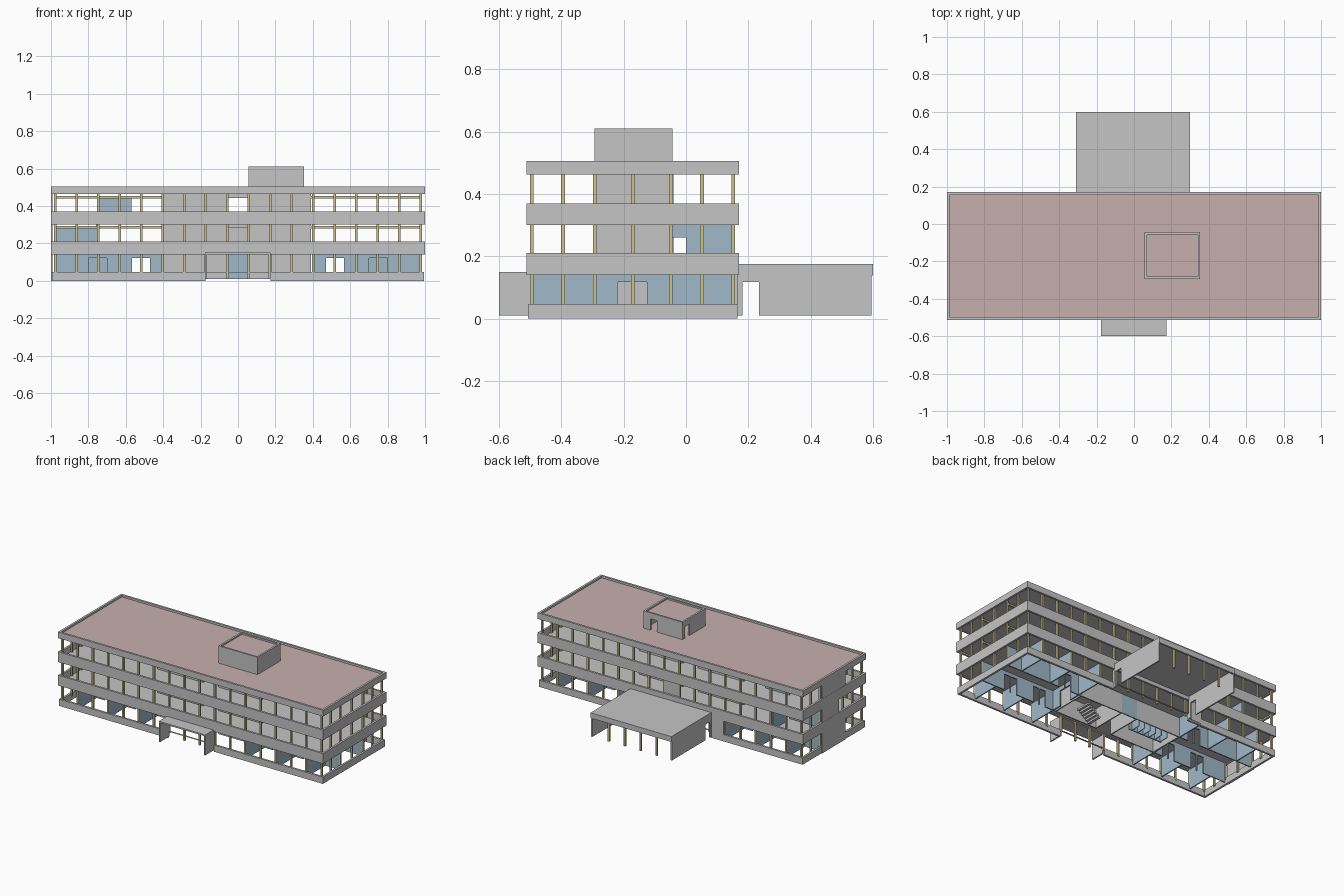
import bpy
import bmesh
from mathutils import Vector

if "Cube" in bpy.data.objects:
    bpy.data.objects.remove(bpy.data.objects["Cube"])


def material(name, rgb):
    m = bpy.data.materials.new(name)
    m.use_nodes = True
    m.diffuse_color = (*rgb, 1)
    m.node_tree.nodes["Principled BSDF"].inputs["Base Color"].default_value = (*rgb, 1)
    return m


GREY = material("concrete grey", (0.56, 0.56, 0.56))
PINK = material("roof pink", (0.58, 0.43, 0.43))
BLUE = material("partition blue", (0.35, 0.48, 0.58))
YELLOW = material("column yellow", (0.60, 0.55, 0.29))


def build(name, boxes, mat):
    """One object made of axis-aligned boxes (x0, x1, y0, y1, z0, z1)."""
    bm = bmesh.new()
    for x0, x1, y0, y1, z0, z1 in boxes:
        cube = bmesh.ops.create_cube(bm, size=1)["verts"]
        bmesh.ops.scale(bm, vec=(x1 - x0, y1 - y0, z1 - z0), verts=cube)
        bmesh.ops.translate(bm, vec=Vector((x0 + x1, y0 + y1, z0 + z1)) / 2, verts=cube)
    mesh = bpy.data.meshes.new(name)
    bm.to_mesh(mesh)
    bm.free()
    mesh.materials.append(mat)
    obj = bpy.data.objects.new(name, mesh)
    bpy.context.collection.objects.link(obj)
    return obj


def wall(axis, pos, start, end, z0, z1, doors=(), head=0, t=0.008):
    """Boxes for a straight wall along an axis; doors are (from, to) gaps up to head."""
    spans, a = [], start
    for d0, d1 in sorted(doors):
        spans += [(a, d0, z0), (d0, d1, head)]
        a = d1
    spans.append((a, end, z0))
    h = t / 2
    if axis == "x":
        return [(a, b, pos - h, pos + h, z, z1) for a, b, z in spans if b > a]
    return [(pos - h, pos + h, a, b, z, z1) for a, b, z in spans if b > a]


def ring(x, y0, y1, z0, z1, front=(), back=(), t=0.014):
    """Perimeter band, with optional full-height gaps front and back."""
    h = t / 2
    boxes = wall("x", y0 + h, -x, x, z0, z1, front, z1 - 0.001, t)
    boxes += wall("x", y1 - h, -x, x, z0, z1, back, z1 - 0.001, t)
    for s in (-1, 1):
        boxes += wall("y", s * (x - h), y0 + t, y1 - t, z0, z1, t=t)
    return boxes


FRONT, BACK = -0.512, 0.17
CORE_F, CORE_B = -0.293, -0.047
FLOORS = [(0.01, 0.145), (0.17, 0.31), (0.33, 0.47)]

# Outer spandrel bands and parapet
build("plinth_band", ring(0.995, -0.507, 0.165, 0, 0.046,
                          [(-0.175, 0.175)], [(-0.3, 0.3)]), GREY)
for name, z0, z1 in (("lower_band", 0.14, 0.21), ("middle_band", 0.30, 0.37),
                     ("parapet", 0.463, 0.505)):
    build(name, ring(1.0, FRONT, BACK, z0, z1), GREY)

# Floor slabs and roof
for name, z in (("second_floor", 0.147), ("third_floor", 0.31), ("roof_slab", 0.468)):
    build(name, [(-0.987, 0.987, -0.499, 0.157, z, z + 0.018)], GREY)
build("roof_surface", [(-0.987, 0.987, -0.499, 0.157, 0.486, 0.492)], PINK)

# Perimeter columns
c = 0.006
spots = [(-0.9775 + 0.115 * i, y) for i in range(18) for y in (-0.495, 0.152)]
spots += [(x, y) for x in (-0.9775, 0.9775) for y in (-0.395, -0.293, -0.171, -0.049, 0.051)]
build("columns", [(x - c, x + c, y - c, y + c, z0, z1) for x, y in spots
                  for z0, z1 in ((0.03, 0.147), (0.17, 0.31), (0.33, 0.468))], YELLOW)

# Corridor rails on the upper floors
build("corridor_rails", [(a, b, y - 0.004, y + 0.004, z, z + 0.012)
                         for a, b in ((-0.98, -0.4), (0.39, 0.98))
                         for y in (CORE_F, CORE_B) for z in (0.28, 0.44)], YELLOW)

# Service core and stair core
for name, x0, x1 in (("service_core", -0.40, -0.06), ("stair_core", 0.06, 0.385)):
    boxes = []
    for z0, z1 in FLOORS:
        for y in (CORE_F, CORE_B):
            boxes += wall("x", y, x0, x1, z0, z1)
        for x in (x0, x1):
            boxes += wall("y", x, CORE_F, CORE_B, z0, z1)
    build(name, boxes, GREY)
build("hall_lintels", [(-0.06, 0.06, y - 0.004, y + 0.004, z, z + 0.026)
                       for y in (CORE_F, CORE_B) for z in (0.283, 0.442)], GREY)
build("back_panel", wall("x", 0.152, -0.06, 0.06, 0.17, 0.31), GREY)

# Stair flights
steps = []
for z0, z1 in FLOORS:
    rise = (z1 - z0 + 0.02) / 12
    for i in range(12):
        x = 0.12 + 0.016 * (i if i < 6 else 11 - i)
        y = -0.28 if i < 6 else -0.16
        steps.append((x, x + 0.018, y, y + 0.1, z0 + i * rise, z0 + (i + 1) * rise))
build("stairs", steps, GREY)

# Washroom stalls
stalls = wall("x", -0.17, -0.36, -0.1, 0.01, 0.12)
for i in range(6):
    stalls += wall("y", -0.35 + 0.045 * i, -0.17, -0.1, 0.01, 0.1, t=0.005)
build("washroom_stalls", stalls, BLUE)

# Ground floor partitions
rooms = []
Z0, Z1 = FLOORS[0]
pair = [(0.47, 0.515), (0.522, 0.567)]
far_pair = [(0.70, 0.745), (0.752, 0.80)]
for s in (-1, 1):
    def flip(gaps):
        return [tuple(sorted((s * a, s * b))) for a, b in gaps]
    a, b = sorted((s * 0.395, s * 0.975))
    rooms += wall("x", CORE_F, a, b, Z0, Z1, flip(pair + far_pair), 0.122)
    rooms += wall("x", CORE_B, a, b, Z0, Z1, flip(pair), 0.122)
    for x in (0.405, 0.635, 0.8625):
        rooms += wall("y", s * x, -0.49, CORE_F, Z0, Z1)
        rooms += wall("y", s * x, CORE_B, 0.148, Z0, Z1)
    rooms += wall("y", s * 0.405, CORE_F, CORE_B, Z0, Z1, [(-0.22, -0.125)], 0.117)
rooms += wall("x", CORE_B, -0.06, 0.06, Z0, Z1)
build("ground_partitions", rooms, BLUE)

# Upper floor rooms
upper = wall("x", CORE_B, -0.975, -0.755, 0.17, 0.283)
upper += wall("y", -0.755, CORE_B, 0.148, 0.17, 0.31, [(-0.043, 0.0)], 0.26)
upper += wall("x", CORE_B, -0.75, -0.57, 0.33, 0.443)
build("upper_partitions", upper, BLUE)

# Solid end wall on the right side, with one opening
end = wall("y", -0.995, -0.29, -0.04, 0, 0.21) + wall("y", -0.995, -0.29, -0.04, 0.30, 0.505)
end += wall("y", -0.995, -0.22, -0.04, 0.21, 0.30)
build("end_wall", end, GREY)

# Front porch
porch = [(-0.177, 0.173, -0.6, FRONT, 0.14, 0.15)]
for x in (-0.172, 0.168):
    porch += wall("y", x, -0.6, -0.5, 0.01, 0.14, t=0.01)
build("front_porch", porch, GREY)
build("entrance_posts", [(x - c, x + c, -0.5, -0.488, 0.01, 0.145)
                         for x in (-0.0575, 0.0575)], YELLOW)

# Back canopy with side passages
canopy = [(-0.31, 0.30, 0.165, 0.60, 0.165, 0.175), (-0.31, 0.30, 0.588, 0.60, 0.138, 0.166)]
for x in (-0.305, 0.295):
    canopy += wall("y", x, 0.165, 0.595, 0.01, 0.166, [(0.182, 0.234)], 0.117, 0.01)
build("back_canopy", canopy, GREY)
build("canopy_columns", [(x - c, x + c, 0.58, 0.592, 0.01, 0.166)
                         for x in (-0.19, -0.07, 0.05, 0.17)], YELLOW)
build("back_pier", [(-0.40, -0.31, 0.155, 0.168, 0.01, 0.145)], GREY)

# Rooftop stair house
house = wall("x", -0.288, 0.057, 0.353, 0.49, 0.61, t=0.012)
house += wall("x", -0.05, 0.057, 0.353, 0.49, 0.61, [(0.25, 0.30)], 0.57, 0.012)
house += wall("y", 0.063, -0.282, -0.056, 0.49, 0.61, [(-0.12, -0.07)], 0.57, 0.012)
house += wall("y", 0.347, -0.282, -0.056, 0.49, 0.61, t=0.012)
build("stair_house_walls", house, GREY)
build("stair_house_roof", [(0.069, 0.341, -0.282, -0.056, 0.585, 0.6)], PINK)
